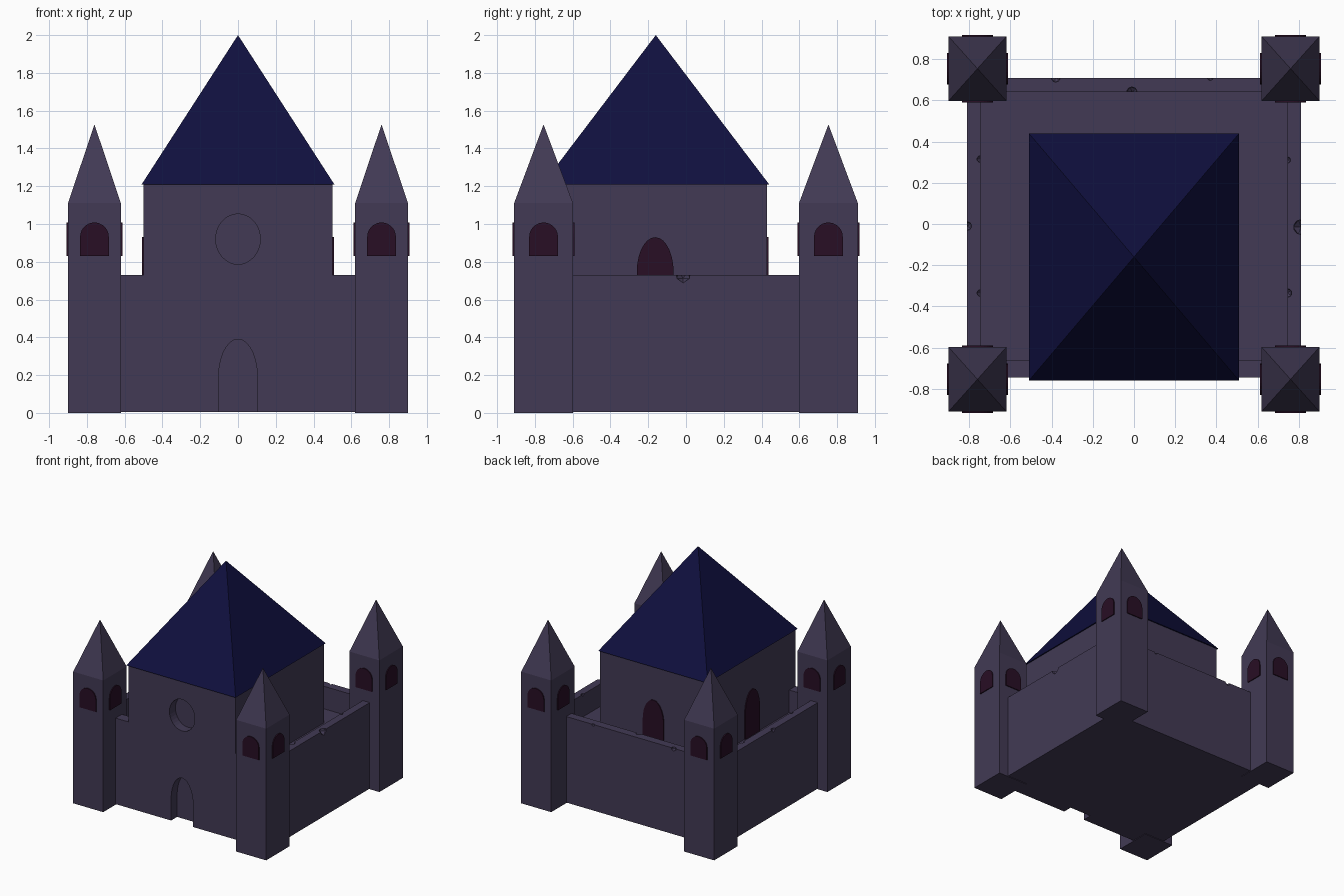
import bpy, bmesh
from math import pi, sin, cos
from mathutils import Matrix, Vector

cube = bpy.data.objects.get("Cube")
if cube:
    bpy.data.objects.remove(cube, do_unlink=True)


def material(name, rgb):
    mat = bpy.data.materials.new(name)
    mat.use_nodes = True
    mat.diffuse_color = (*rgb, 1)
    mat.node_tree.nodes["Principled BSDF"].inputs["Base Color"].default_value = (*rgb, 1)
    return mat


STONE = material("purple stone", (0.054, 0.042, 0.089))
NAVY = material("navy roof", (0.0048, 0.0048, 0.048))
MAROON = material("dark maroon", (0.021, 0.0044, 0.018))


def finish(name, bm, mat):
    bmesh.ops.recalc_face_normals(bm, faces=bm.faces)
    mesh = bpy.data.meshes.new(name)
    bm.to_mesh(mesh)
    bm.free()
    mesh.materials.append(mat)
    obj = bpy.data.objects.new(name, mesh)
    bpy.context.collection.objects.link(obj)
    return obj


def box(name, lo, hi, mat=STONE):
    lo, hi = Vector(lo), Vector(hi)
    bm = bmesh.new()
    bmesh.ops.create_cube(bm, size=1, matrix=Matrix.Translation((lo + hi) / 2)
                          @ Matrix.Diagonal((*(hi - lo), 1)))
    return finish(name, bm, mat)


def pyramid(name, lo, hi, z, apex, mat):
    bm = bmesh.new()
    base = [bm.verts.new((x, y, z)) for x, y in
            ((lo[0], lo[1]), (hi[0], lo[1]), (hi[0], hi[1]), (lo[0], hi[1]))]
    tip = bm.verts.new(apex)
    bm.faces.new(base)
    for i in range(4):
        bm.faces.new((base[i], base[(i + 1) % 4], tip))
    return finish(name, bm, mat)


def arch(width, bottom, spring, top, steps=14):
    curve = [(width / 2 * cos(pi * i / steps), spring + (top - spring) * sin(pi * i / steps))
             for i in range(steps + 1)]
    return [(-width / 2, bottom), (width / 2, bottom)] + curve


def prism(name, outline, front, back, mat=STONE, angle=0, at=(0, 0, 0)):
    """Extrude an x-z outline along y, then turn it about z and move it."""
    bm = bmesh.new()
    face = bm.faces.new([bm.verts.new((x, front, z)) for x, z in outline])
    moved = bmesh.ops.extrude_face_region(bm, geom=[face])["geom"]
    for v in moved:
        if isinstance(v, bmesh.types.BMVert):
            v.co.y = back
    bm.transform(Matrix.Translation(at) @ Matrix.Rotation(angle, 4, 'Z'))
    return finish(name, bm, mat)


def boolean(target, tool, operation):
    mod = target.modifiers.new(operation.lower(), 'BOOLEAN')
    mod.operation, mod.object, mod.solver = operation, tool, 'EXACT'
    bpy.context.view_layer.objects.active = target
    bpy.ops.object.modifier_apply(modifier=mod.name)
    bpy.data.objects.remove(tool, do_unlink=True)


# Curtain wall with a sunken courtyard, joined to the keep at the front
FRONT, FLOOR, WALL_TOP = -0.745, 0.54, 0.73
castle = box("castle_walls", (-0.81, FRONT, 0.005), (0.81, 0.71, WALL_TOP))
boolean(castle, box("courtyard", (-0.745, -0.66, FLOOR), (0.745, 0.64, 1)), 'DIFFERENCE')
boolean(castle, box("keep", (-0.5, FRONT, 0.3), (0.5, 0.43, 1.21)), 'UNION')

# Recessed doorway and round window in the front
boolean(castle, prism("doorway", arch(0.205, -0.1, 0.19, 0.39), -0.9, FRONT + 0.08), 'DIFFERENCE')
oval = [(0.118 * cos(2 * pi * i / 32), 0.92 + 0.133 * sin(2 * pi * i / 32)) for i in range(32)]
boolean(castle, prism("round_window", oval, -0.9, FRONT + 0.08), 'DIFFERENCE')

# Small chips along the top edges of the walls
for x, y, r in ((0.81, -0.015, 0.042), (-0.81, -0.01, 0.025), (0.745, 0.31, 0.018),
                (0.745, -0.335, 0.025), (-0.745, 0.315, 0.02), (-0.745, -0.335, 0.02),
                (-0.01, 0.64, 0.03), (-0.38, 0.71, 0.025), (0.37, 0.71, 0.016)):
    bm = bmesh.new()
    bmesh.ops.create_icosphere(bm, subdivisions=1, radius=r,
                               matrix=Matrix.Translation((x, y, WALL_TOP)))
    boolean(castle, finish("chip", bm, STONE), 'DIFFERENCE')

# Keep roof
pyramid("keep_roof", (-0.51, -0.76), (0.51, 0.44), 1.21, (0, -0.16, 2), NAVY)

# Arched doors onto the courtyard
door = arch(0.195, FLOOR, 0.745, 0.93)
for label, angle, at in (("right", -pi / 2, (-0.5, -0.163, 0)),
                         ("left", pi / 2, (0.5, -0.163, 0)),
                         ("back", pi, (0, 0.43, 0))):
    prism("courtyard_door_" + label, door, -0.008, 0.001, MAROON, angle, at)

# Corner towers with pointed roofs and a window on each side
HX, HY, EAVE = 0.14, 0.156, 1.11
window = arch(0.152, 0.83, 0.932, 1.008)
for side, cx in (("left", 0.76), ("right", -0.76)):
    for end, cy in (("front", -0.754), ("back", 0.754)):
        name = f"{end}_{side}_tower"
        lo, hi = (cx - HX, cy - HY), (cx + HX, cy + HY)
        box(name, (*lo, 0), (*hi, EAVE))
        pyramid(name + "_roof", lo, hi, EAVE, (cx, cy, 1.527), STONE)
        for k in range(4):
            angle = k * pi / 2
            at = (cx + HX * sin(angle), cy - HY * cos(angle), 0)
            prism(f"{name}_window_{k + 1}", window, -0.008, 0.001, MAROON, angle, at)
